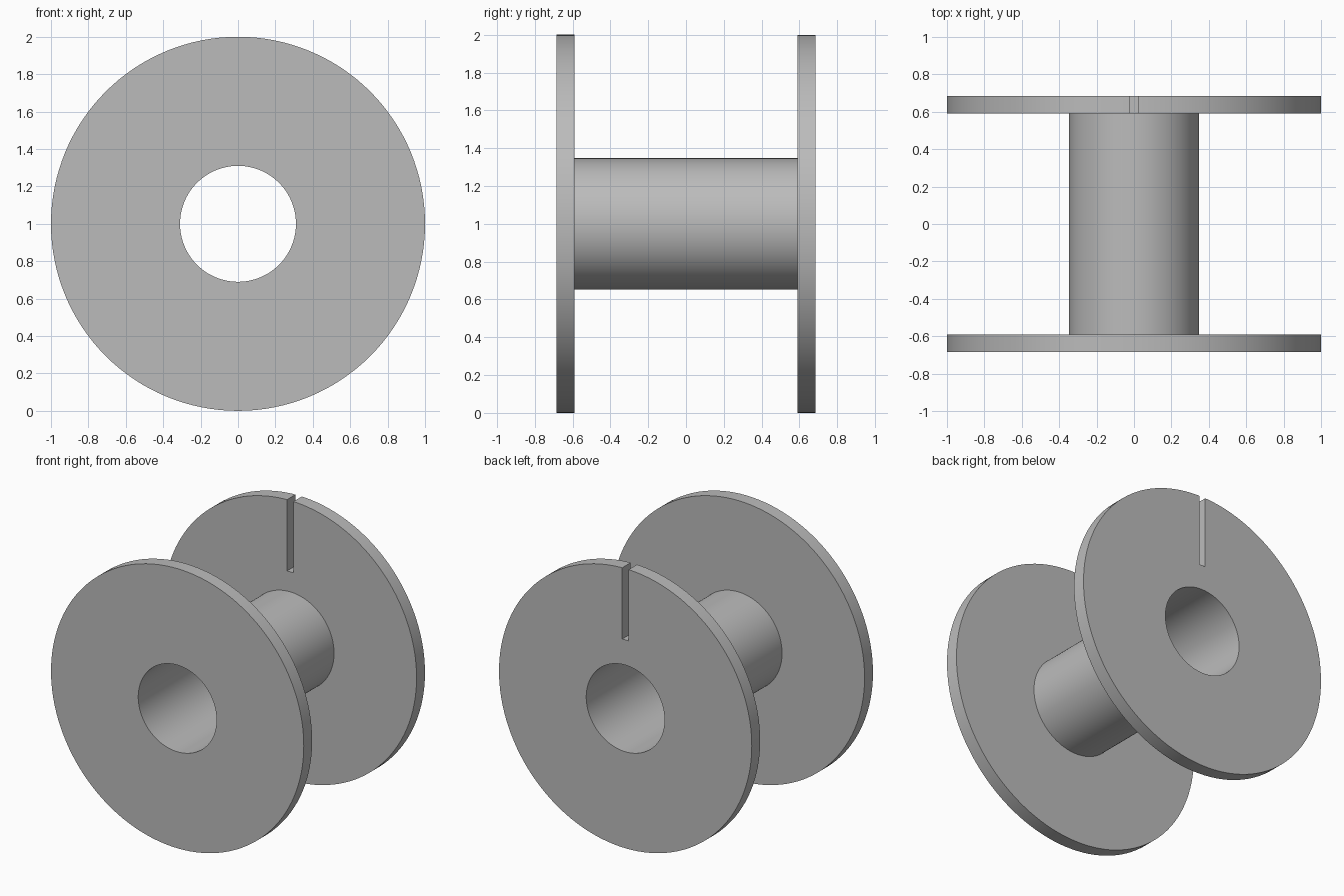
import bpy, bmesh, math
from mathutils import Matrix, Vector

cube = bpy.data.objects.get("Cube")
if cube:
    bpy.data.objects.remove(cube, do_unlink=True)

SEGMENTS = 128
FLANGE_R, HUB_R, BORE_R = 1.0, 0.347, 0.31
OUTER_Y, INNER_Y = 0.685, 0.59
SLOT_WIDTH, SLOT_FLOOR = 0.05, 1.49
AXIS_Z = 1.0

grey = bpy.data.materials.new("plain grey")
grey.use_nodes = True
colour = (0.50, 0.50, 0.50, 1)
grey.diffuse_color = colour
grey.node_tree.nodes["Principled BSDF"].inputs["Base Color"].default_value = colour


def make_object(name, bm):
    bmesh.ops.recalc_face_normals(bm, faces=bm.faces)
    mesh = bpy.data.meshes.new(name)
    bm.to_mesh(mesh)
    bm.free()
    mesh.materials.append(grey)
    obj = bpy.data.objects.new(name, mesh)
    bpy.context.collection.objects.link(obj)
    return obj


# Spool: hollow hub and two flanges, turned from one closed (radius, y) profile
half = [(BORE_R, OUTER_Y), (FLANGE_R, OUTER_Y), (FLANGE_R, INNER_Y), (HUB_R, INNER_Y)]
profile = half + [(r, -y) for r, y in reversed(half)]
bm = bmesh.new()
verts = [bm.verts.new((0, y, AXIS_Z + r)) for r, y in profile]
edges = [bm.edges.new((v, verts[i - 1])) for i, v in enumerate(verts)]
bmesh.ops.spin(bm, geom=verts + edges, cent=(0, 0, AXIS_Z), axis=(0, 1, 0),
               angle=math.tau, steps=SEGMENTS, use_merge=True)
bmesh.ops.remove_doubles(bm, verts=bm.verts, dist=1e-5)
spool = make_object("spool", bm)

# Cutter for the thread slot in the top of the back flange
slot_top = 2.2
bm = bmesh.new()
bmesh.ops.create_cube(bm, size=1, matrix=Matrix.LocRotScale(
    Vector((0, (OUTER_Y + INNER_Y) / 2, (slot_top + SLOT_FLOOR) / 2)), None,
    Vector((SLOT_WIDTH, 0.2, slot_top - SLOT_FLOOR))))
cutter = make_object("slot_cutter", bm)

bpy.context.view_layer.objects.active = spool
spool.select_set(True)
cut = spool.modifiers.new("thread slot", 'BOOLEAN')
cut.operation = 'DIFFERENCE'
cut.solver = 'EXACT'
cut.object = cutter
bpy.ops.object.modifier_apply(modifier=cut.name)
bpy.data.objects.remove(cutter, do_unlink=True)

# Round surfaces smooth, rims and slot crisp
bpy.ops.object.shade_smooth_by_angle(angle=math.radians(30))
